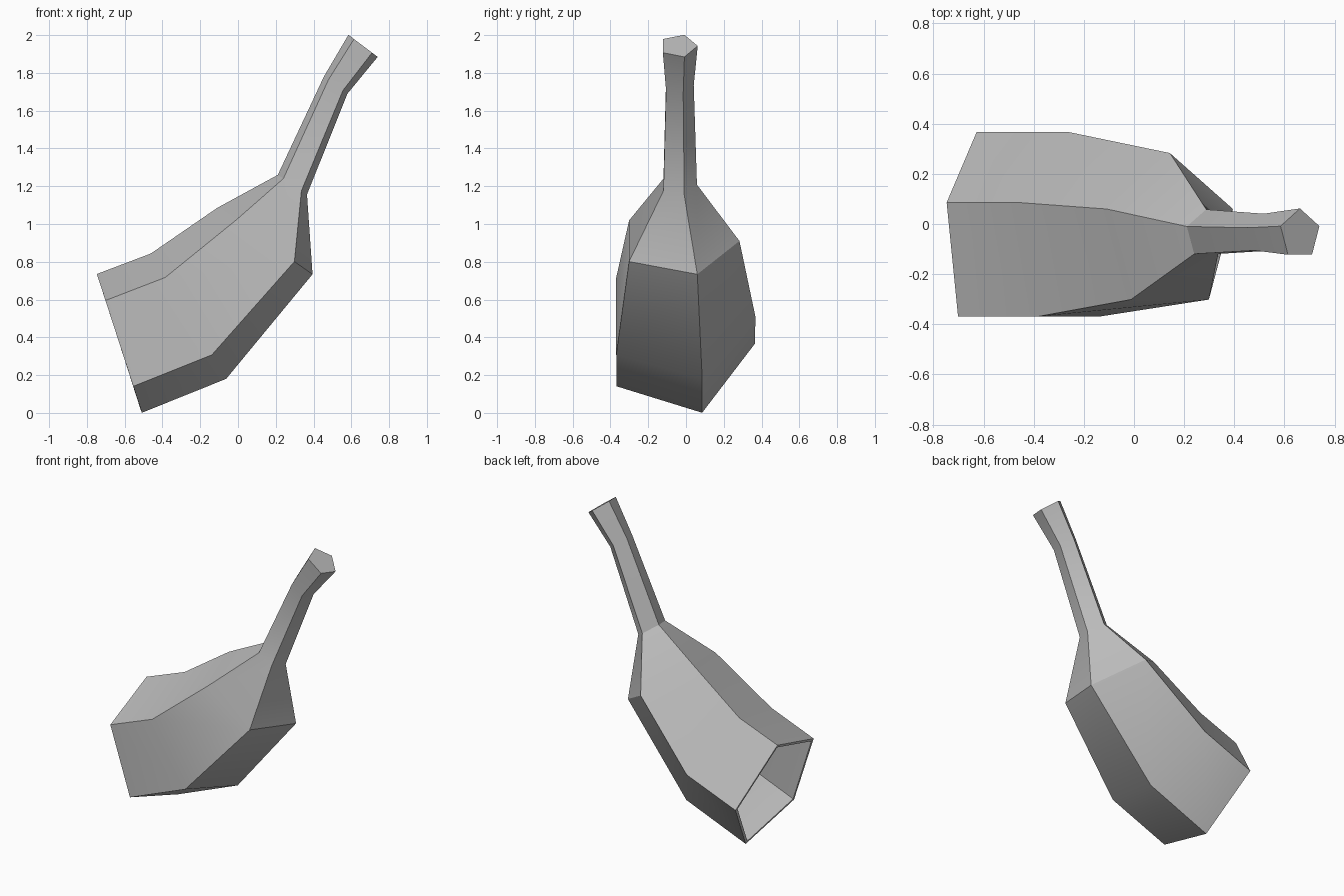
import bpy
import bmesh
from math import radians, cos, sin, tau

cube = bpy.data.objects.get("Cube")
if cube:
    bpy.data.objects.remove(cube, do_unlink=True)

SIDES = 5
CENTRE_Y = -0.04

# Cross-sections from the open end to the neck tip: x, z, radius, tilt in degrees
SECTIONS = [
    (-0.628, 0.368, 0.406, 18),
    (-0.262, 0.512, 0.407, 31),
    (0.143, 0.91, 0.323, 55),
    (0.288, 1.208, 0.098, 56),
    (0.517, 1.735, 0.081, 54),
    (0.662, 1.943, 0.102, 53),
]


def make_material(name, colour):
    mat = bpy.data.materials.new(name)
    mat.use_nodes = True
    mat.diffuse_color = colour
    mat.node_tree.nodes["Principled BSDF"].inputs["Base Color"].default_value = colour
    return mat


def add_ring(bm, x, z, radius, tilt):
    """Regular polygon with one corner towards +y, leaning about the y axis."""
    lean = radians(tilt)
    ring = []
    for i in range(SIDES):
        angle = tau * i / SIDES
        across = radius * cos(angle)
        up = radius * sin(angle)
        ring.append(bm.verts.new((x - up * sin(lean), CENTRE_Y + across, z + up * cos(lean))))
    return ring


# Lofted bottle shell: open wide end, closed neck tip
bm = bmesh.new()
rings = [add_ring(bm, *section) for section in SECTIONS]
for low, high in zip(rings, rings[1:]):
    for i in range(SIDES):
        j = (i + 1) % SIDES
        bm.faces.new((low[i], low[j], high[j], high[i]))
bm.faces.new(rings[-1])
bmesh.ops.recalc_face_normals(bm, faces=bm.faces)

mesh = bpy.data.meshes.new("bottle_shell")
bm.to_mesh(mesh)
bm.free()
bottle = bpy.data.objects.new("bottle_shell", mesh)
bpy.context.collection.objects.link(bottle)
mesh.materials.append(make_material("plain grey", (0.5, 0.5, 0.5, 1)))

# Thin wall, growing inwards
wall = bottle.modifiers.new("wall", "SOLIDIFY")
wall.thickness = 0.018
wall.offset = -1
wall.use_even_offset = True

bpy.ops.object.select_all(action="DESELECT")
bottle.select_set(True)
bpy.context.view_layer.objects.active = bottle
bpy.ops.object.modifier_apply(modifier=wall.name)
bpy.ops.object.shade_smooth_by_angle(angle=radians(30))
